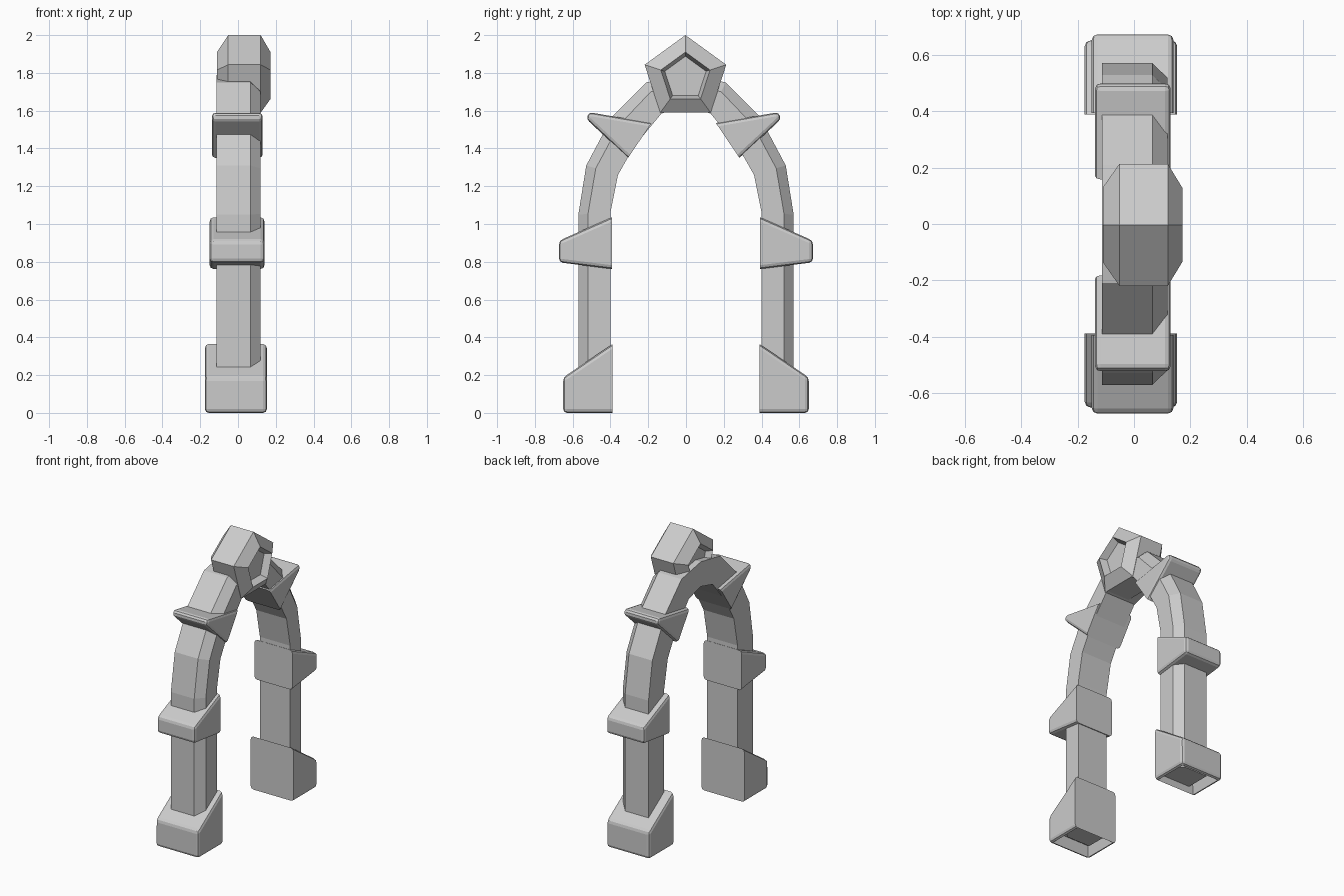
import bpy, bmesh, math
from mathutils import Vector

cube = bpy.data.objects.get("Cube")
if cube:
    bpy.data.objects.remove(cube, do_unlink=True)

stone = bpy.data.materials.new("grey_stone")
stone.use_nodes = True
stone.diffuse_color = (0.6, 0.6, 0.6, 1)
stone.node_tree.nodes["Principled BSDF"].inputs["Base Color"].default_value = (0.6, 0.6, 0.6, 1)


def finish(name, bm):
    bmesh.ops.recalc_face_normals(bm, faces=bm.faces)
    mesh = bpy.data.meshes.new(name)
    bm.to_mesh(mesh)
    bm.free()
    mesh.materials.append(stone)
    obj = bpy.data.objects.new(name, mesh)
    bpy.context.collection.objects.link(obj)
    return obj


def loft(bm, rings):
    """Skin a list of equal rings and cap both ends."""
    loops = [[bm.verts.new(p) for p in ring] for ring in rings]
    n = len(loops[0])
    for a, b in zip(loops, loops[1:]):
        for k in range(n):
            bm.faces.new((a[k], a[(k + 1) % n], b[(k + 1) % n], b[k]))
    bm.faces.new(loops[0])
    bm.faces.new(loops[-1])


def block(name, side, profile, x0, x1, shift=0.0, hollow=False):
    """Wedge block; profile runs inner top, outer top, outer bottom, inner bottom."""
    bm = bmesh.new()
    loft(bm, [[(x, side * y + shift, z) for y, z in profile] for x in (x0, x1)])
    bm.verts.ensure_lookup_table()
    inner = {bm.verts[i] for i in (0, 3, 4, 7)}
    # Soften every edge except those around the face inside the arch
    edges = [e for e in bm.edges if not all(v in inner for v in e.verts)]
    bmesh.ops.recalc_face_normals(bm, faces=bm.faces)
    bmesh.ops.bevel(bm, geom=edges, offset=0.02, segments=2, profile=0.5,
                    affect='EDGES', clamp_overlap=True)
    if hollow:
        bm.normal_update()
        floor = max(bm.faces, key=lambda f: -f.normal.z * f.calc_area())
        bmesh.ops.inset_region(bm, faces=[floor], thickness=0.025)
        bmesh.ops.translate(bm, verts=floor.verts, vec=(0, 0, 0.07))
    finish(name, bm)


# Arch: outer and inner outline of one half, mirrored over the crown
outer = [(0.57, 0.04), (0.57, 1.05), (0.528, 1.31), (0.39, 1.57), (0.21, 1.75), (0, 1.79)]
inner = [(0.40, 0.04), (0.40, 1.06), (0.36, 1.26), (0.275, 1.41), (0.13, 1.585), (0, 1.62)]
pairs = [(Vector(o), Vector(i)) for o, i in zip(outer, inner)]
flip = Vector((-1, 1))
pairs += [(o * flip, i * flip) for o, i in reversed(pairs[:-1])]
rings = []
for o, i in pairs:
    cut = o.lerp(i, 0.3)
    rings.append([(-0.113, *o), (-0.113, *i), (0.118, *i), (0.118, *cut), (0.065, *o)])
bm = bmesh.new()
loft(bm, rings)
finish("arch", bm)

# Blocks along both legs
foot = [(0.388, 0.365), (0.65, 0.188), (0.65, 0), (0.388, 0)]
collar = [(0.393, 1.035), (0.672, 0.912), (0.672, 0.797), (0.393, 0.762)]
shoulder = [(0.17, 1.535), (0.503, 1.592), (0.515, 1.555), (0.295, 1.35)]
for side, label in ((-1, "front"), (1, "back")):
    block(label + "_foot", side, foot, -0.175, 0.153, hollow=True)
    block(label + "_collar", side, collar, -0.15, 0.14)
    block(label + "_shoulder", side, shoulder, -0.138, 0.13, -0.012)

# Pentagonal keystone with tapered ends and a recess in each end
rings = []
for x, r in ((-0.07, 0.115), (-0.11, 0.14), (-0.052, 0.227),
             (0.12, 0.227), (0.172, 0.137), (0.125, 0.115)):
    rings.append([(x, r * math.sin(k * math.tau / 5) - 0.003,
                   1.773 + r * math.cos(k * math.tau / 5)) for k in range(5)])
bm = bmesh.new()
loft(bm, rings)
finish("keystone", bm)
